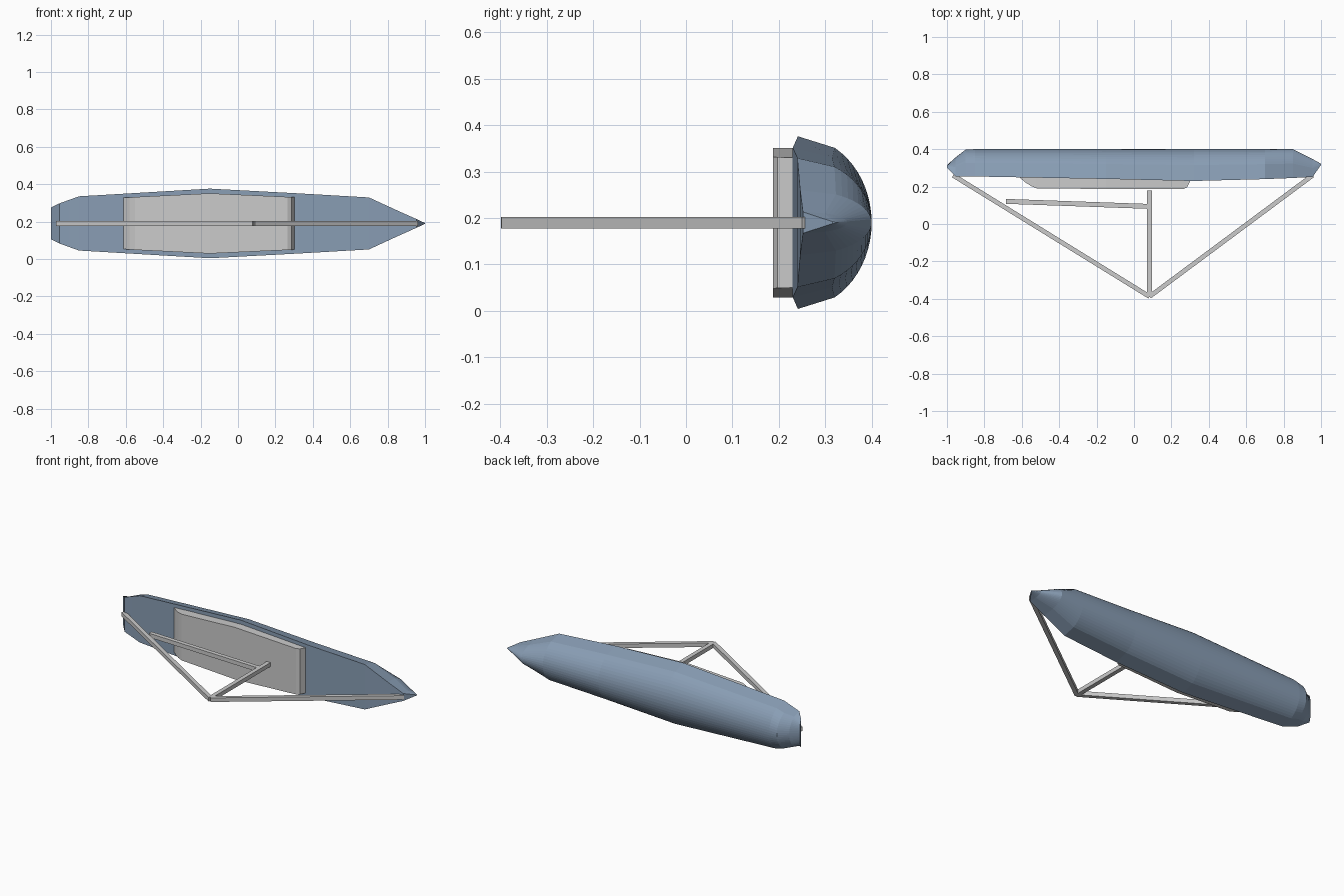
import bpy, bmesh
from math import radians, sin, cos
from mathutils import Vector

if "Cube" in bpy.data.objects:
    bpy.data.objects.remove(bpy.data.objects["Cube"])

ZC = 0.19  # centre plane of the boat, which lies on its side


def loft(name, rings, mat=None):
    """Skin closed rings of equal length and cap both ends."""
    bm = bmesh.new()
    vr = [[bm.verts.new(p) for p in r] for r in rings]
    n = len(vr[0])
    for a, b in zip(vr, vr[1:]):
        for i in range(n):
            j = (i + 1) % n
            bm.faces.new((a[i], a[j], b[j], b[i]))
    bm.faces.new(vr[0])
    bm.faces.new(vr[-1])
    bmesh.ops.recalc_face_normals(bm, faces=bm.faces)
    me = bpy.data.meshes.new(name)
    bm.to_mesh(me)
    bm.free()
    ob = bpy.data.objects.new(name, me)
    bpy.context.collection.objects.link(ob)
    if mat:
        me.materials.append(mat)
    return ob


def bar(name, p, q, w=0.026, d=0.025):
    """Square spar in the centre plane from p to q (x, y)."""
    p, q = Vector(p), Vector(q)
    t = (q - p).normalized()
    s = Vector((-t.y, t.x)) * w / 2
    rings = []
    for c in (p, q):
        a, b = c + s, c - s
        rings.append([(a.x, a.y, ZC - d / 2), (b.x, b.y, ZC - d / 2),
                      (b.x, b.y, ZC + d / 2), (a.x, a.y, ZC + d / 2)])
    return loft(name, rings)


blue = bpy.data.materials.new("hull_blue")
blue.diffuse_color = (0.25, 0.34, 0.46, 1)
blue.use_nodes = True
blue.node_tree.nodes["Principled BSDF"].inputs["Base Color"].default_value = blue.diffuse_color

# hull stations: x, deck y, half width, keel y
stations = [(-1.0, 0.302, 0.085, 0.315), (-0.955, 0.255, 0.107, 0.355),
            (-0.9, 0.255, 0.127, 0.398), (-0.85, 0.254, 0.145, 0.4),
            (-0.15, 0.241, 0.186, 0.4), (0.32, 0.23, 0.161, 0.4),
            (0.7, 0.24, 0.139, 0.4), (0.85, 0.246, 0.07, 0.4),
            (0.955, 0.252, 0.023, 0.347), (1.0, 0.316, 0.002, 0.322)]
# flat topsides, then a finely faceted round bottom
angles = [0] + [30 + 120 * i / 20 for i in range(21)] + [180]
loft("hull", [[(x, yd + (yk - yd) * sin(radians(a)), ZC + hw * cos(radians(a)))
               for a in angles] for x, yd, hw, yk in stations], blue)

# cabin: x, roof y, half width
cabin = [(-0.62, 0.255, 0.137), (-0.58, 0.222, 0.139), (-0.55, 0.203, 0.141),
         (-0.52, 0.191, 0.143), (-0.15, 0.187, 0.161), (0.265, 0.187, 0.142),
         (0.285, 0.197, 0.141), (0.305, 0.238, 0.14)]
loft("cabin", [[(x, y, ZC - hw), (x, y, ZC + hw),
                (x, 0.262, ZC + hw), (x, 0.262, ZC - hw)] for x, y, hw in cabin])

# mast, boom and the two stays
bar("mast", (0.083, -0.39), (0.083, 0.18))
bar("boom", (-0.685, 0.121), (0.083, 0.094))
bar("back_stay", (0.083, -0.388), (-0.967, 0.26), 0.024)
bar("fore_stay", (0.083, -0.388), (0.955, 0.26), 0.024)
